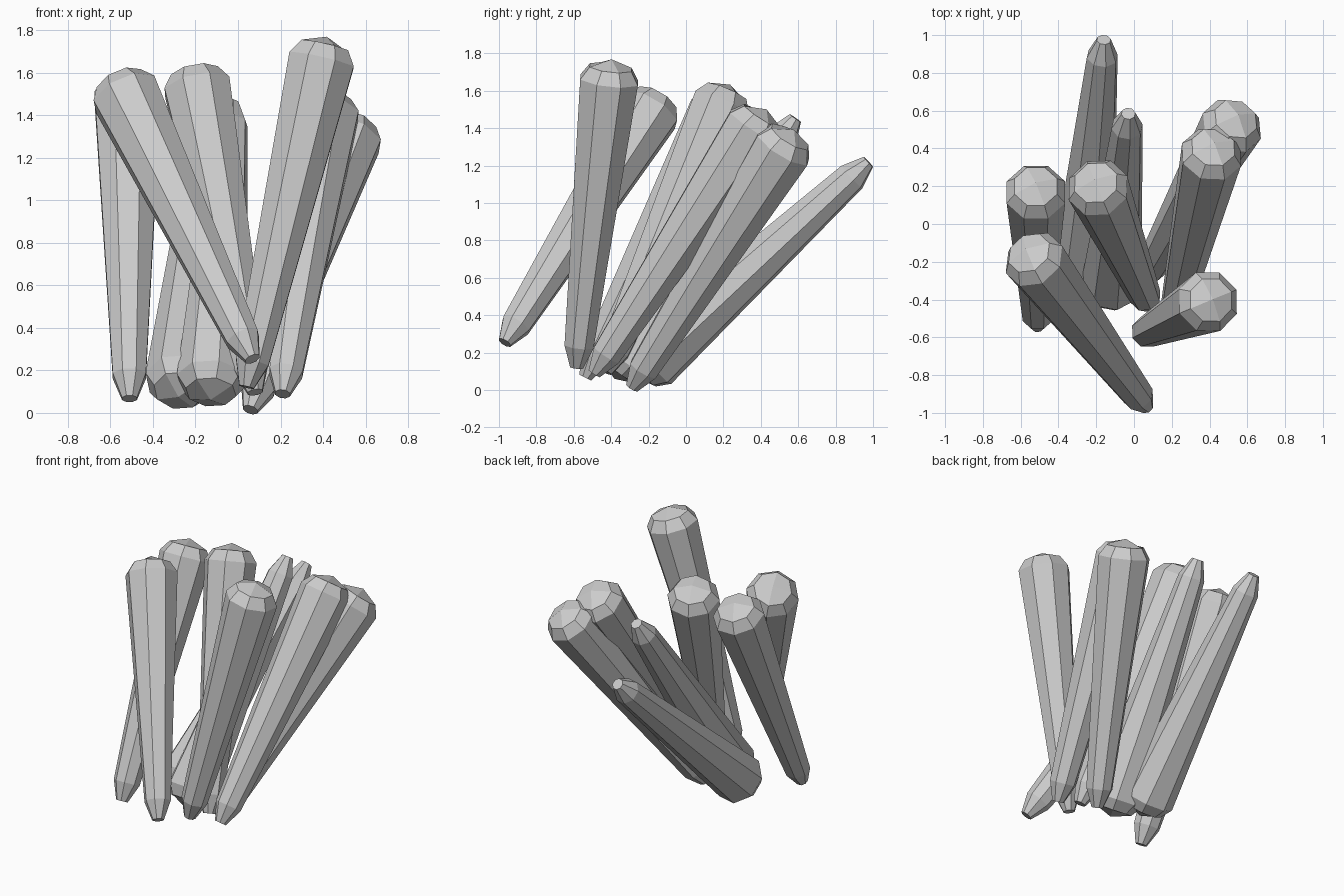
import bpy
import bmesh
import math
from mathutils import Vector, Matrix

cube = bpy.data.objects.get("Cube")
if cube:
    bpy.data.objects.remove(cube, do_unlink=True)

# Plain grey stone
grey = bpy.data.materials.new("pale_grey")
grey.use_nodes = True
grey.diffuse_color = (0.6, 0.6, 0.6, 1)
grey.node_tree.nodes["Principled BSDF"].inputs["Base Color"].default_value = (0.6, 0.6, 0.6, 1)

LENGTH = 1.7
SIDES = 8
# Rod profile from narrow tip to broad shoulder: (flat-side radius, height)
PROFILE = [(0.035, 0), (0.078, 0.12), (0.155, LENGTH - 0.115), (0.112, LENGTH - 0.045)]


def rod_mesh():
    """Tapered eight-sided rod with a cut tip and a domed broad end."""
    bm = bmesh.new()
    rings = []
    for apothem, z in PROFILE:
        r = apothem / math.cos(math.pi / SIDES)
        angles = [math.tau * (i + 0.5) / SIDES for i in range(SIDES)]
        rings.append([bm.verts.new((r * math.cos(a), r * math.sin(a), z)) for a in angles])
    bm.faces.new(rings[0][::-1])
    for low, high in zip(rings, rings[1:]):
        for i in range(SIDES):
            j = (i + 1) % SIDES
            bm.faces.new((low[i], low[j], high[j], high[i]))
    # Four facets meet at the top of the dome
    apex = bm.verts.new((0, 0, LENGTH))
    top = rings[-1]
    for i in range(0, SIDES, 2):
        bm.faces.new((top[i], top[i + 1], top[(i + 2) % SIDES], apex))
    mesh = bpy.data.meshes.new("rod")
    bm.to_mesh(mesh)
    bm.free()
    mesh.materials.append(grey)
    return mesh


# Each rod: name, narrow tip, broad end
RODS = [
    ("front_tall_rod", (0.04, -0.585, 0.12), (0.418, -0.398, 1.77)),
    ("front_leaning_rod", (0.065, -0.965, 0.26), (-0.57, -0.135, 1.58)),
    ("side_rod", (-0.51, -0.54, 0.065), (-0.52, 0.22, 1.59)),
    ("middle_rod", (0.08, -0.43, 0.1), (-0.21, 0.235, 1.63)),
    ("inner_back_rod", (0.21, -0.49, 0.09), (0.425, 0.43, 1.5)),
    ("outer_back_rod", (0.06, -0.285, 0.02), (0.55, 0.575, 1.385)),
    ("upturned_short_rod", (-0.03, 0.585, 1.455), (-0.13, -0.385, 0.06)),
    ("upturned_back_rod", (-0.16, 0.975, 1.22), (-0.28, -0.275, 0.075)),
]

mesh = rod_mesh()
for name, tip, end in RODS:
    tip, end = Vector(tip), Vector(end)
    axis = (end - tip).normalized()
    start = (tip + end) / 2 - axis * LENGTH / 2
    rod = bpy.data.objects.new(name, mesh)
    turn = Vector((0, 0, 1)).rotation_difference(axis).to_matrix().to_4x4()
    rod.matrix_world = Matrix.Translation(start) @ turn
    bpy.context.collection.objects.link(rod)
